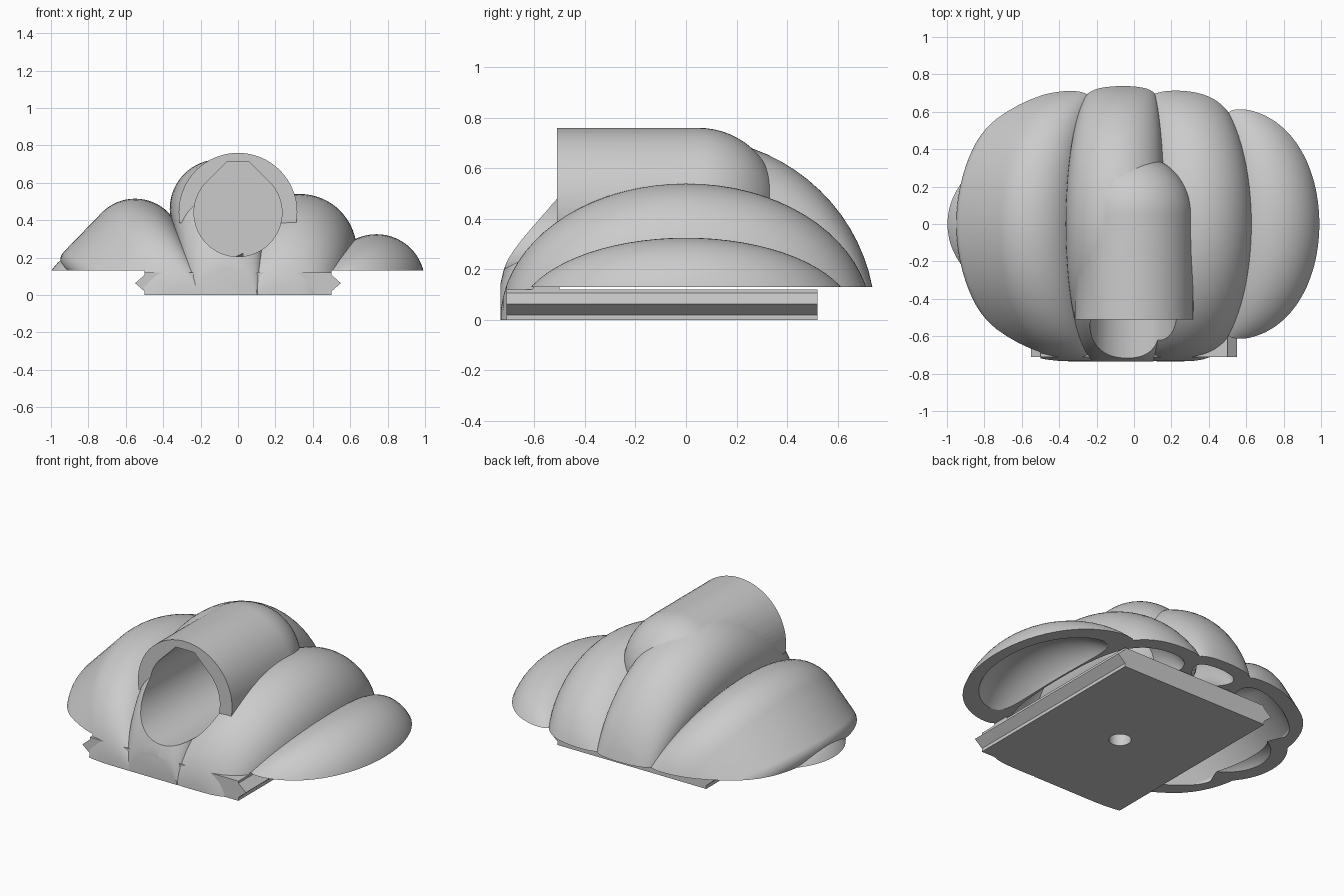
import bpy, bmesh, math
from mathutils import Vector
from mathutils.geometry import convex_hull_2d

if "Cube" in bpy.data.objects:
    bpy.data.objects.remove(bpy.data.objects["Cube"])

grey = bpy.data.materials.new("light_grey")
grey.use_nodes = True
COLOUR = (0.6, 0.6, 0.6, 1)
grey.diffuse_color = COLOUR
grey.node_tree.nodes["Principled BSDF"].inputs["Base Color"].default_value = COLOUR

RIM = 0.13       # height of the open lower rim
FRONT = -0.735   # flat front plane
WALL = 0.065


def loft(name, rings):
    """Closed skin through rings of equal point count."""
    bm = bmesh.new()
    loops = [[bm.verts.new(p) for p in ring] for ring in rings]
    n = len(loops[0])
    for a, b in zip(loops, loops[1:]):
        for i in range(n):
            bm.faces.new((a[i], a[(i + 1) % n], b[(i + 1) % n], b[i]))
    bm.faces.new(loops[0][::-1])
    bm.faces.new(loops[-1])
    bmesh.ops.recalc_face_normals(bm, faces=bm.faces)
    mesh = bpy.data.meshes.new(name)
    bm.to_mesh(mesh)
    bm.free()
    ob = bpy.data.objects.new(name, mesh)
    bpy.context.collection.objects.link(ob)
    mesh.materials.append(grey)
    return ob


def prism(name, profile, y0, y1):
    return loft(name, [[(x, y, z) for x, z in profile] for y in (y0, y1)])


def box(name, x0, x1, y0, y1, z0, z1):
    return prism(name, [(x0, z0), (x1, z0), (x1, z1), (x0, z1)], y0, y1)


def combine(ob, other, operation, keep=False):
    """Apply a boolean, then drop the helper."""
    mod = ob.modifiers.new("bool", 'BOOLEAN')
    mod.operation, mod.object, mod.solver = operation, other, 'EXACT'
    graph = bpy.context.evaluated_depsgraph_get()
    mesh = bpy.data.meshes.new_from_object(ob.evaluated_get(graph))
    ob.modifiers.clear()
    ob.data = mesh
    if not keep:
        bpy.data.objects.remove(other)
    return ob


def circle(cx, cz, r, n=64):
    return [(cx + r * math.cos(2 * math.pi * i / n), cz + r * math.sin(2 * math.pi * i / n))
            for i in range(n)]


def lobe(name, circles, anchor_x, reach, y_mid, tip, inset):
    """Bulging segment: a rounded section shrinking towards both ends."""
    dirs = circle(0, 0, 1)
    spots = [(Vector((cx, cz)), max(r - inset, 0.01), Vector(d))
             for cx, cz, r in circles for d in dirs]
    order = convex_hull_2d([c + d * r for c, r, d in spots])
    anchor = Vector((anchor_x, -tip))
    steps, rings = 36, []
    for j in range(steps + 1):
        t = math.pi * j / steps
        s = math.sin(t)
        y = y_mid - (reach - inset) * math.cos(t)
        ring = []
        for i in order:
            c, r, d = spots[i]
            p = anchor.lerp(c, s) + d * (r * s + max(tip - inset, 0.01) * (1 - s))
            ring.append((p.x, y, p.y))
        rings.append(ring)
    return loft(name, rings)


# section circles (x, z, radius), end x, half length, middle y, end radius
LOBES = [
    ([(-0.10, 0.46, 0.265)], -0.05, 0.75, 0.0, 0.14),
    ([(0.33, 0.235, 0.305)], 0.19, 0.735, 0.0, 0.15),
    ([(0.74, 0.065, 0.26)], 0.45, 0.67, 0.0, 0.11),
    ([(-0.55, 0.265, 0.25), (-0.885, 0.185, 0.065)], -0.27, 0.735, 0.0, 0.14),
    ([(-0.79, 0.0, 0.245)], -0.45, 0.45, 0.0, 0.1),
]


def all_lobes(name, inset):
    body = None
    for spec in LOBES:
        part = lobe(name, *spec, inset)
        body = combine(body, part, 'UNION') if body else part
    return body


def capsule(name, y0, radius, y_end, cz):
    """Straight barrel with a round back."""
    rings = [[(x, y0, z) for x, z in circle(0, cz, radius)]]
    for j in range(16):
        t = math.pi / 2 * j / 16
        rings.append([(x, y_end - radius + radius * math.sin(t), z)
                      for x, z in circle(0, cz, radius * math.cos(t))])
    return loft(name, rings)


# Outer body trimmed above the rim, with the front running down to the ground
body = all_lobes("lobed_shell", 0)
keep = box("keep", -2, 2, FRONT, 2, RIM, 2)
combine(keep, box("keep_front", -0.5, 0.5, FRONT, -0.5, 0, 0.3), 'UNION')
combine(body, keep, 'INTERSECT')

# Sleeve of the barrel inside the body
sleeve = capsule("sleeve", -0.9, 0.31, 0.37, 0.445)
combine(sleeve, body, 'INTERSECT', keep=True)

# Hollow the body, then add sleeve and barrel
combine(body, all_lobes("cavity", WALL), 'DIFFERENCE')
combine(body, sleeve, 'UNION')
barrel = capsule("barrel", -0.51, 0.317, 0.367, 0.443)
combine(barrel, box("barrel_trim", -1, 1, -1, 1, -1, 0.385), 'DIFFERENCE')
combine(body, barrel, 'UNION')

# Socket with a peaked top
points = circle(0, 0.44, 0.235) + [(-0.062, 0.71), (0.062, 0.71)]
profile = [points[i] for i in convex_hull_2d([Vector(p) for p in points])]
combine(body, prism("socket", profile, -1.2, 0.1), 'DIFFERENCE')

# Base plate with a ridge along each side and a round hole
half = [(0.5, 0), (0.5, 0.02), (0.55, 0.063), (0.5, 0.107), (0.5, 0.12)]
plate = prism("base_plate", half + [(-x, z) for x, z in reversed(half)], -0.71, 0.52)
hole = loft("hole", [[(x, y - 0.12, z) for x, y in circle(0, 0, 0.062, 40)] for z in (-0.1, 0.3)])
combine(plate, hole, 'DIFFERENCE')

# Smooth curved surfaces, keep edges crisp
for ob in (body, plate):
    bpy.ops.object.select_all(action='DESELECT')
    ob.select_set(True)
    bpy.context.view_layer.objects.active = ob
    bpy.ops.object.shade_smooth_by_angle(angle=math.radians(30))
